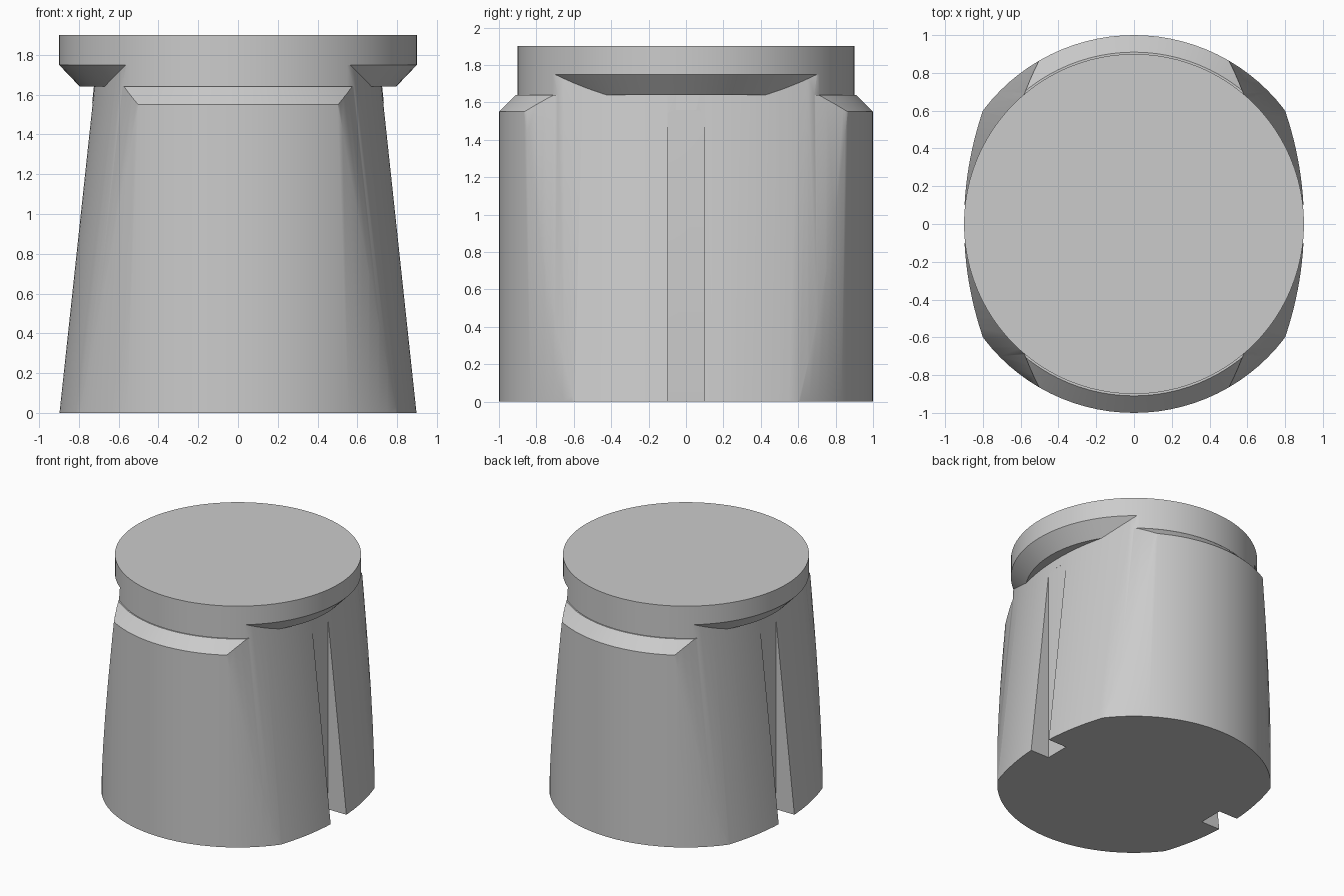
import bpy, bmesh, math
from mathutils import Matrix

cube = bpy.data.objects.get("Cube")
if cube:
    bpy.data.objects.remove(cube, do_unlink=True)

SEGMENTS = 96

grey = bpy.data.materials.new("plain grey")
grey.use_nodes = True
colour = (0.6, 0.6, 0.6, 1)
grey.diffuse_color = colour
grey.node_tree.nodes["Principled BSDF"].inputs["Base Color"].default_value = colour


def finish(bm, name):
    bmesh.ops.recalc_face_normals(bm, faces=bm.faces[:])
    mesh = bpy.data.meshes.new(name)
    bm.to_mesh(mesh)
    bm.free()
    obj = bpy.data.objects.new(name, mesh)
    bpy.context.collection.objects.link(obj)
    mesh.materials.append(grey)
    return obj


def loft(rings, name):
    """Closed solid skinned through rings of equal point count."""
    bm = bmesh.new()
    rows = [[bm.verts.new(p) for p in ring] for ring in rings]
    count = len(rows[0])
    for low, high in zip(rows, rows[1:]):
        for i in range(count):
            j = (i + 1) % count
            bm.faces.new((low[i], low[j], high[j], high[i]))
    bm.faces.new(rows[0])
    bm.faces.new(rows[-1])
    return finish(bm, name)


def circle(radius, z):
    steps = [2 * math.pi * i / SEGMENTS for i in range(SEGMENTS)]
    return [(radius * math.cos(a), radius * math.sin(a), z) for a in steps]


def lens(z):
    """Section bounded by two shallow side arcs that lean inward with height."""
    reach = 0.9 - 0.107 * z
    radius = 1.85 - 0.075 * z
    ys = [-1.1 + 2.2 * i / 44 for i in range(45)]
    side = [(reach - radius + math.sqrt(radius ** 2 - y * y), y, z) for y in ys]
    return side + [(-x, y, z) for x, y, z in reversed(side)]


def cut(target, helper, operation):
    mod = target.modifiers.new("cut", "BOOLEAN")
    mod.operation = operation
    mod.solver = "EXACT"
    mod.object = helper
    helper.hide_render = True
    select(target)
    bpy.ops.object.modifier_apply(modifier=mod.name)
    bpy.data.objects.remove(helper, do_unlink=True)


def select(obj):
    bpy.ops.object.select_all(action="DESELECT")
    obj.select_set(True)
    bpy.context.view_layer.objects.active = obj


# Body: round block with a bevelled shoulder and a narrower neck
profile = [(1, 0), (1, 1.55), (0.91, 1.64), (0.9, 1.64), (0.9, 1.75)]
body = loft([circle(r, z) for r, z in profile], "body")

# Lean both flanks inward
cut(body, loft([lens(-0.2), lens(2.0)], "flank_shape"), "INTERSECT")

# Upright slot in each flank
for side in (-1, 1):
    bm = bmesh.new()
    bmesh.ops.create_cube(bm, size=1, matrix=Matrix.Translation((side * 0.982, 0, 0.68))
                          @ Matrix.Diagonal((0.5, 0.2, 1.76, 1)))
    cut(body, finish(bm, "slot_cutter"), "DIFFERENCE")

# Cap: flat disc with a tapered underside
cap = loft([circle(r, z) for r, z in [(0.795, 1.64), (0.9, 1.75), (0.9, 1.9)]], "cap")

for part in (body, cap):
    select(part)
    bpy.ops.object.shade_smooth_by_angle(angle=math.radians(31))
